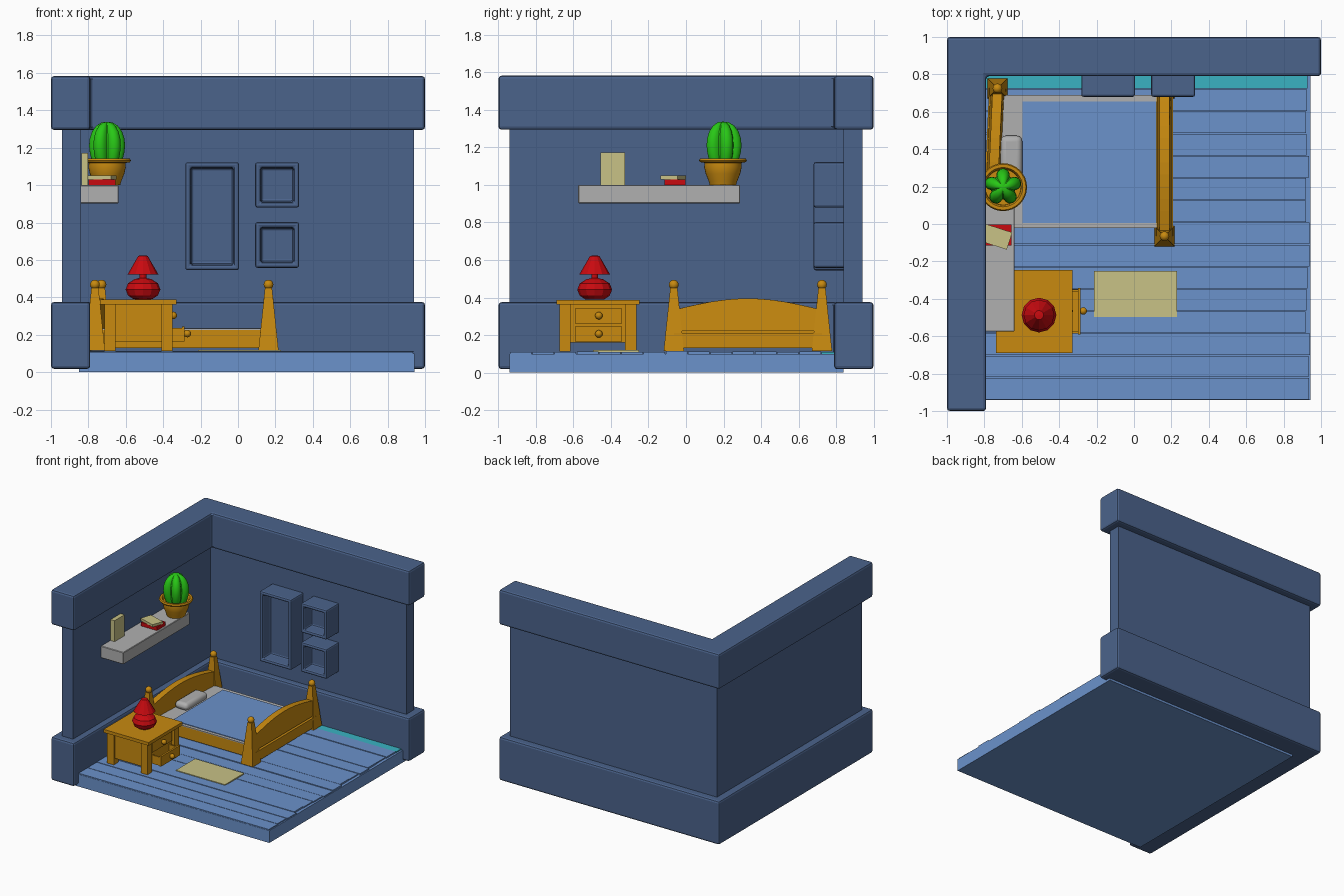
import bpy, bmesh, math, random
from mathutils import Matrix, Vector

if "Cube" in bpy.data.objects:
    bpy.data.objects.remove(bpy.data.objects["Cube"])

random.seed(4)


def mat(name, r, g, b):
    m = bpy.data.materials.new(name)
    m.diffuse_color = (r, g, b, 1)
    m.use_nodes = True
    m.node_tree.nodes["Principled BSDF"].inputs["Base Color"].default_value = m.diffuse_color
    return m


WALL = mat("wall_blue", 0.07, 0.125, 0.26)
FLOOR = mat("light_blue", 0.147, 0.287, 0.597)
TEAL = mat("teal", 0.042, 0.45, 0.54)
WOOD = mat("ochre_wood", 0.578, 0.254, 0.005)
RED = mat("red", 0.578, 0.003, 0.005)
GREEN = mat("cactus_green", 0.021, 0.578, 0.008)
GREY = mat("grey", 0.434, 0.434, 0.434)
KHAKI = mat("khaki", 0.578, 0.539, 0.238)


def finish(bm, name, m, bevel=0, segs=2, smooth=False):
    bmesh.ops.recalc_face_normals(bm, faces=bm.faces)
    me = bpy.data.meshes.new(name)
    bm.to_mesh(me)
    bm.free()
    me.materials.append(m)
    ob = bpy.data.objects.new(name, me)
    bpy.context.collection.objects.link(ob)
    if bevel:
        b = ob.modifiers.new("bevel", 'BEVEL')
        b.width, b.segments = bevel, segs
    if smooth:
        bpy.context.view_layer.objects.active = ob
        ob.select_set(True)
        bpy.ops.object.shade_smooth_by_angle(angle=math.radians(40))
        ob.select_set(False)
    return ob


def box(name, x, y, z, m, bevel=0, segs=2, smooth=False, turn=0):
    c = Vector((sum(x) / 2, sum(y) / 2, sum(z) / 2))
    bm = bmesh.new()
    bmesh.ops.create_cube(bm, size=1, matrix=Matrix.Translation(c) @ Matrix.Rotation(turn, 4, 'Z')
                          @ Matrix.Diagonal((x[1] - x[0], y[1] - y[0], z[1] - z[0], 1)))
    return finish(bm, name, m, bevel, segs, smooth)


def prism(bm, pts, offset):
    f = bm.faces.new([bm.verts.new(p) for p in pts])
    r = bmesh.ops.extrude_face_region(bm, geom=[f])
    vs = [v for v in r["geom"] if isinstance(v, bmesh.types.BMVert)]
    bmesh.ops.translate(bm, vec=offset, verts=vs)
    return vs


def lathe(name, profile, cx, cy, n, m, shape=lambda a: 1, smooth=False):
    bm = bmesh.new()
    rings = []
    for r, z in profile:
        angs = [2 * math.pi * i / n for i in range(n)]
        rings.append([bm.verts.new((cx + r * shape(a) * math.cos(a), cy + r * shape(a) * math.sin(a), z))
                      for a in angs])
    for a, b in zip(rings, rings[1:]):
        for i in range(n):
            j = (i + 1) % n
            bm.faces.new((a[i], a[j], b[j], b[i]))
    bmesh.ops.remove_doubles(bm, verts=bm.verts, dist=1e-5)
    return finish(bm, name, m, smooth=smooth)


def ball(name, c, r, m):
    bm = bmesh.new()
    bmesh.ops.create_uvsphere(bm, u_segments=12, v_segments=8, radius=r, matrix=Matrix.Translation(c))
    return finish(bm, name, m, smooth=True)


# L-shaped walls: thin middle between two thick bands
def l_wall(name, o, i, z0, z1, bevel):
    bm = bmesh.new()
    prism(bm, [(-o, -o, z0), (-i, -o, z0), (-i, i, z0), (o, i, z0), (o, o, z0), (-o, o, z0)], (0, 0, z1 - z0))
    finish(bm, name, WALL, bevel)


l_wall("wall_middle", 0.94, 0.84, 0.3, 1.4, 0)
l_wall("wall_base_band", 1, 0.79, 0.018, 0.375, 0.016)
l_wall("wall_top_band", 1, 0.79, 1.295, 1.583, 0.016)

# Floor slab with planks, the last one teal
box("floor_slab", (-0.85, 0.943), (-0.94, 0.84), (0, 0.1), FLOOR)
step = 1.78 / 15
for k in range(15):
    y = -0.94 + k * step
    end = 0.943 - random.uniform(0, 0.028)
    top = 0.11 + random.uniform(-0.002, 0.004)
    box("floor_plank", (-0.85, end), (y + 0.002, y + step - 0.002), (0.09, top), TEAL if k == 14 else FLOOR)


# Hollow wall boxes on the back wall
def wall_box(name, x0, x1, z0, z1):
    bm = bmesh.new()
    y0, y1 = 0.68, 0.85
    prism(bm, [(x0, y0, z0), (x1, y0, z0), (x1, y0, z1), (x0, y0, z1)], (0, y1 - y0, 0))
    bmesh.ops.recalc_face_normals(bm, faces=bm.faces)
    front = min(bm.faces, key=lambda f: f.calc_center_median().y)
    bmesh.ops.inset_region(bm, faces=[front], thickness=0.04)
    bmesh.ops.inset_region(bm, faces=[front], thickness=0.006)
    bmesh.ops.translate(bm, vec=(0, 0.1, 0), verts=front.verts)
    finish(bm, name, WALL, 0.012)


wall_box("tall_wall_box", -0.282, 0.005, 0.545, 1.122)
wall_box("upper_wall_box", 0.092, 0.327, 0.88, 1.122)
wall_box("lower_wall_box", 0.092, 0.327, 0.558, 0.802)


# Bed ends: two tapered posts, a low rail and an arched panel between them
def bed_end(name, x_near, x_far):
    y0, y1 = -0.065, 0.725
    for x, y in ((x_near, y0), (x_far, y1)):
        bm = bmesh.new()
        bmesh.ops.create_cone(bm, cap_ends=True, segments=4, radius1=0.054 * 2 ** .5, radius2=0.019 * 2 ** .5,
                              depth=0.335, matrix=Matrix.Translation((x, y, 0.2825))
                              @ Matrix.Rotation(math.pi / 4, 4, 'Z'))
        finish(bm, name + "_post", WOOD)
        ball(name + "_knob", (x, y, 0.468), 0.026, WOOD)
    xm, turn = (x_near + x_far) / 2, -math.atan2(x_far - x_near, y1 - y0)
    box(name + "_rail", (xm - 0.045, xm + 0.045), (y0, y1), (0.13, 0.212), WOOD, turn=turn)
    bm = bmesh.new()
    n, half = 12, 0.39
    t = 0.037
    ys = [-half + 2 * half * i / n for i in range(n + 1)]
    pts = [(-t, -half, 0.222), (-t, half, 0.222)]
    pts += [(-t, y, 0.335 + 0.06 * math.cos(y / half * math.pi / 2)) for y in reversed(ys)]
    prism(bm, pts, (2 * t, 0, 0))
    for v in bm.verts:                      # thinner towards the top
        if v.co.z > 0.3:
            v.co.x *= 0.7
    bmesh.ops.transform(bm, verts=bm.verts,
                        matrix=Matrix.Translation((xm, (y0 + y1) / 2, 0)) @ Matrix.Rotation(turn, 4, 'Z'))
    finish(bm, name + "_panel", WOOD)
    box(name + "_core", (xm - 0.02, xm + 0.02), (y0, y1), (0.2, 0.25), WOOD, turn=turn)


bed_end("headboard", -0.765, -0.73)
bed_end("footboard", 0.163, 0.163)
box("bed_base", (-0.76, 0.14), (-0.019, 0.69), (0.13, 0.224), WOOD)
box("mattress", (-0.76, 0.12), (-0.021, 0.69), (0.224, 0.232), GREY)
box("blanket", (-0.597, 0.12), (0.005, 0.655), (0.225, 0.237), FLOOR)
box("pillow", (-0.715, -0.597), (0.19, 0.472), (0.228, 0.29), GREY, 0.03, 4, True)

# Nightstand with two drawers, the lower one pulled out
box("nightstand_top", (-0.737, -0.33), (-0.69, -0.247), (0.362, 0.388), WOOD)
for x in (-0.715, -0.41):
    for y in (-0.675, -0.325):
        box("nightstand_leg", (x, x + 0.06), (y, y + 0.06), (0.112, 0.365), WOOD)
box("nightstand_body", (-0.7, -0.375), (-0.66, -0.28), (0.16, 0.365), WOOD)
for z, x in ((0.262, -0.36), (0.165, -0.285)):
    box("drawer_front", (x - 0.015, x), (-0.592, -0.342), (z, z + 0.08), WOOD)
    if x > -0.3:                            # open tray behind the pulled drawer
        box("drawer_tray_floor", (-0.5, x - 0.01), (-0.58, -0.354), (z, z + 0.012), WOOD)
        for y in (-0.585, -0.361):
            box("drawer_tray_side", (-0.5, x - 0.01), (y, y + 0.012), (z, z + 0.07), WOOD)
    ball("drawer_knob", (x + 0.014, -0.465, z + 0.041), 0.02, WOOD)

# Lamp
lathe("lamp_base", [(0, 0.388), (0.05, 0.39), (0.08, 0.41), (0.093, 0.442), (0.08, 0.475), (0.045, 0.497),
                    (0.018, 0.503), (0.018, 0.53), (0, 0.53)], -0.508, -0.487, 12, RED)
lathe("lamp_shade", [(0, 0.527), (0.082, 0.523), (0.025, 0.622), (0, 0.624)], -0.508, -0.487, 12, RED)

# Rug
box("rug", (-0.215, 0.23), (-0.497, -0.25), (0.108, 0.119), KHAKI)

# Shelf with upright book, flat books and potted cactus
box("shelf", (-0.845, -0.638), (-0.575, 0.288), (0.902, 1.0), GREY, 0.004, 1)
box("upright_book", (-0.838, -0.802), (-0.455, -0.325), (1.0, 1.172), KHAKI)
box("red_book", (-0.8, -0.655), (-0.115, -0.002), (1.0, 1.03), RED)
box("khaki_book", (-0.808, -0.662), (-0.117, -0.021), (1.03, 1.05), KHAKI, turn=-0.31)
lathe("pot", [(0, 1.0), (0.07, 1.0), (0.076, 1.02), (0.092, 1.06), (0.1, 1.095), (0.098, 1.118), (0.122, 1.122),
              (0.128, 1.131), (0.122, 1.141), (0.105, 1.141), (0.097, 1.128), (0.095, 1.112), (0, 1.112)],
      -0.7, 0.197, 32, WOOD, smooth=True)
prof = [(0.07, 1.1), (0.084, 1.13), (0.095, 1.17), (0.1, 1.21), (0.096, 1.25), (0.083, 1.287),
        (0.06, 1.317), (0.03, 1.335), (0, 1.338)]
lathe("cactus", [(0, 1.1)] + prof, -0.7, 0.197, 50, GREEN,
      lambda a: 0.5 + 0.5 * abs(math.cos(2.5 * (a - math.pi / 2))) ** 0.6, True)
